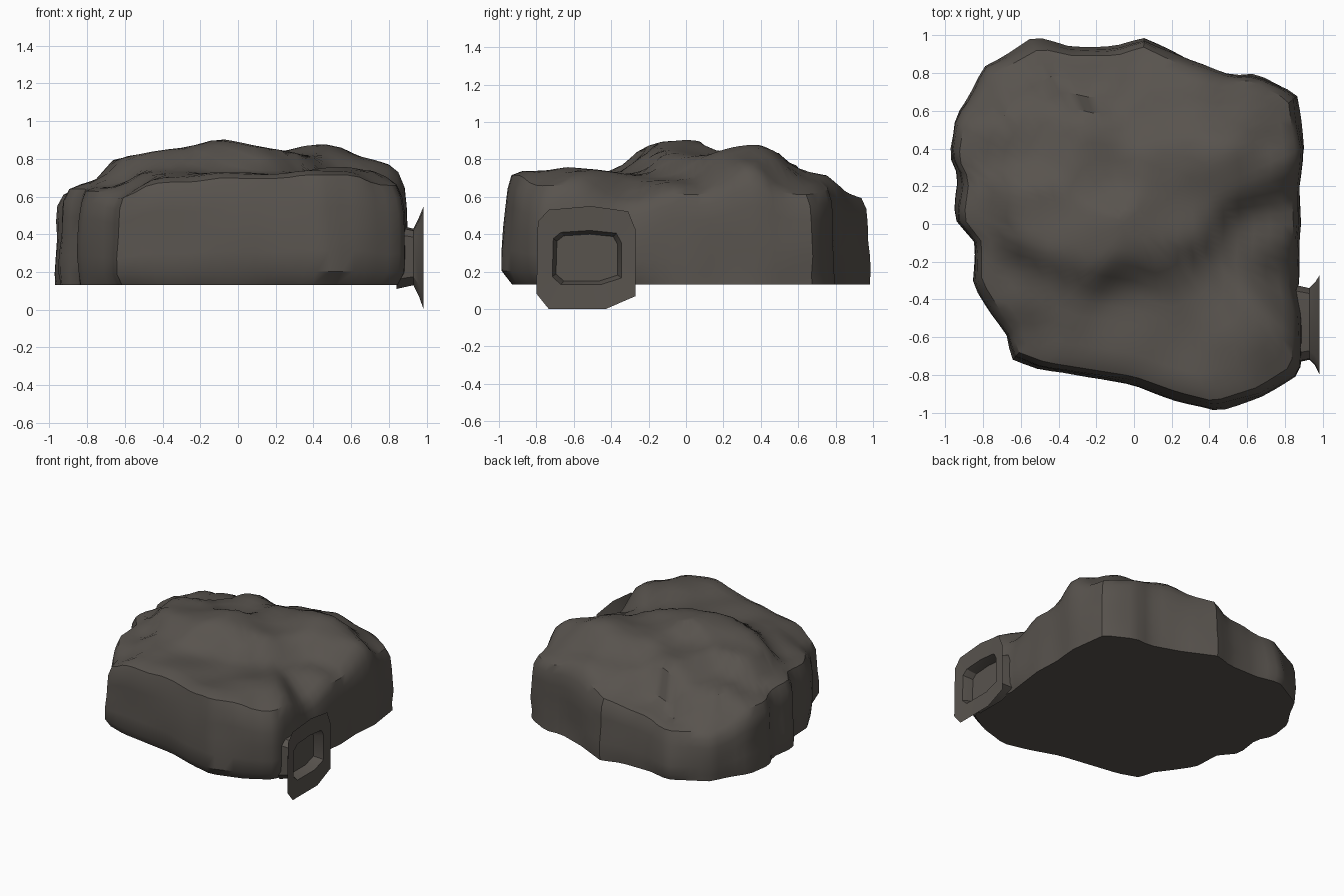
import bpy, bmesh, math
from mathutils import Vector, noise

if "Cube" in bpy.data.objects:
    bpy.data.objects.remove(bpy.data.objects["Cube"])

stone = bpy.data.materials.new("dark grey stone")
stone.diffuse_color = (0.098, 0.087, 0.076, 1)
stone.use_nodes = True
stone.node_tree.nodes["Principled BSDF"].inputs["Base Color"].default_value = stone.diffuse_color

BASE = 0.13
SEG = 96

# Plan outline of the boulder, counter-clockwise (x, y)
outline = [(.87, -.35), (.88, -.25), (.90, 0), (.89, .2), (.91, .4), (.87, .7), (.66, .81), (.53, .80),
           (.3, .88), (.05, 1), (-.1, .95), (-.35, .95), (-.53, .99), (-.8, .84), (-.87, .7),
           (-.96, .57), (-.99, .37), (-.93, .25), (-.96, .03), (-.86, -.1), (-.86, -.32),
           (-.76, -.48), (-.68, -.6), (-.66, -.72), (-.5, -.78), (-.25, -.82), (0, -.86),
           (.25, -.95), (.45, -1), (.7, -.92), (.89, -.8), (.9, -.5)]

# Spot heights of the top surface (x, y, z)
spots = [(-.05, -.13, .92), (-.3, -.12, .86), (.15, -.08, .85), (.45, .38, .89), (.15, .35, .84),
         (-.5, .05, .82), (-.2, .35, .80), (.7, .3, .80), (.1, .65, .72), (.5, .65, .72),
         (.08, .95, .62), (-.15, .9, .55), (-.5, .95, .5), (-.8, .8, .5), (-.95, .4, .63),
         (-.9, 0, .66), (-.75, -.35, .65), (-.65, -.65, .6), (-.4, -.42, .73), (-.4, -.75, .70),
         (0, -.38, .70), (0, -.55, .73), (.1, -.82, .72), (.5, -.9, .74), (.85, -.8, .68),
         (.6, -.5, .75), (.65, -.1, .69), (.85, -.3, .56), (.88, .1, .62), (.85, .6, .63),
         (.6, .8, .63), (.3, .12, .82), (-.6, .5, .70), (.35, -.35, .72)]


def height(x, y):
    total = acc = 0
    for sx, sy, sz in spots:
        w = math.exp(-((x - sx) ** 2 + (y - sy) ** 2) / 0.022)
        total += w
        acc += w * sz
    return acc / total


def resample(points, count):
    """Even spacing along a closed outline."""
    pts = [Vector(p) for p in points]
    pairs = list(zip(pts, pts[1:] + pts[:1]))
    lens = [(b - a).length for a, b in pairs]
    step, out, i, run = sum(lens) / count, [], 0, 0
    for k in range(count):
        d = k * step
        while d > run + lens[i] and i < len(lens) - 1:
            run += lens[i]
            i += 1
        a, b = pairs[i]
        out.append(a.lerp(b, (d - run) / lens[i]))
    return out


def loft(name, rings, cap_first=True, cap_last=True, angle=35):
    """Skin a stack of closed rings into one object."""
    bm = bmesh.new()
    loops = [[bm.verts.new(p) for p in ring] for ring in rings]
    for lo, hi in zip(loops, loops[1:]):
        for i in range(len(lo)):
            j = (i + 1) % len(lo)
            bm.faces.new((lo[i], lo[j], hi[j], hi[i]))
    for use, loop in ((cap_first, loops[0][::-1]), (cap_last, loops[-1])):
        if use:
            bm.faces.new(loop)
    bmesh.ops.recalc_face_normals(bm, faces=bm.faces)
    bmesh.ops.triangulate(bm, faces=[f for f in bm.faces if len(f.verts) > 4])
    mesh = bpy.data.meshes.new(name)
    bm.to_mesh(mesh)
    bm.free()
    obj = bpy.data.objects.new(name, mesh)
    bpy.context.collection.objects.link(obj)
    mesh.materials.append(stone)
    bpy.context.view_layer.objects.active = obj
    obj.select_set(True)
    bpy.ops.object.shade_smooth_by_angle(angle=math.radians(angle))
    obj.select_set(False)
    return obj


# Boulder: steep rough walls, then the rolling top
plan = resample(outline, SEG)
rings = []
for scale, f in ((.985, 0), (.998, .12), (1, .3), (.995, .5), (.99, .68), (.975, .84), (.94, .96)):
    ring = []
    for p in plan:
        s = scale
        if f == 0:
            s -= .05 * max(0, -p.y)            # undercut front foot
        z = BASE + f * (height(p.x * .93, p.y * .93) - BASE)
        if 0 < f < .9:
            s += .022 * noise.noise(Vector((p.x * 3, p.y * 3, z * 4))) - .01
        ring.append((p.x * s, p.y * s, z))
    rings.append(ring)
for scale in (.88, .8, .71, .62, .53, .44, .35, .26, .17, .08):
    ring = []
    for p in plan:
        x, y = p.x * scale, p.y * scale
        ring.append((x, y, height(x, y) + .015 * noise.noise(Vector((x * 4, y * 4, 3)))))
    rings.append(ring)
loft("boulder", rings)

# Flared tunnel mouth on the right side
corner = [(-1, -.7), (-.75, -1), (.4, -1), (1, -.75), (1, .55), (.85, .9), (.1, 1), (-.75, .93), (-.97, .7)]


def mouth(x, cy, cz, hy, hz):
    return [(x, cy + a * hy, cz + b * hz) for a, b in corner]


loft("tunnel_mouth", [mouth(.84, -.53, .28, .21, .17),
                      mouth(.93, -.53, .28, .19, .15),
                      mouth(.96, -.53, .28, .22, .21),
                      mouth(.985, -.535, .275, .265, .275),
                      mouth(.98, -.53, .275, .185, .145),
                      mouth(.95, -.53, .275, .175, .135),
                      mouth(.905, -.53, .275, .165, .125)], angle=30)
